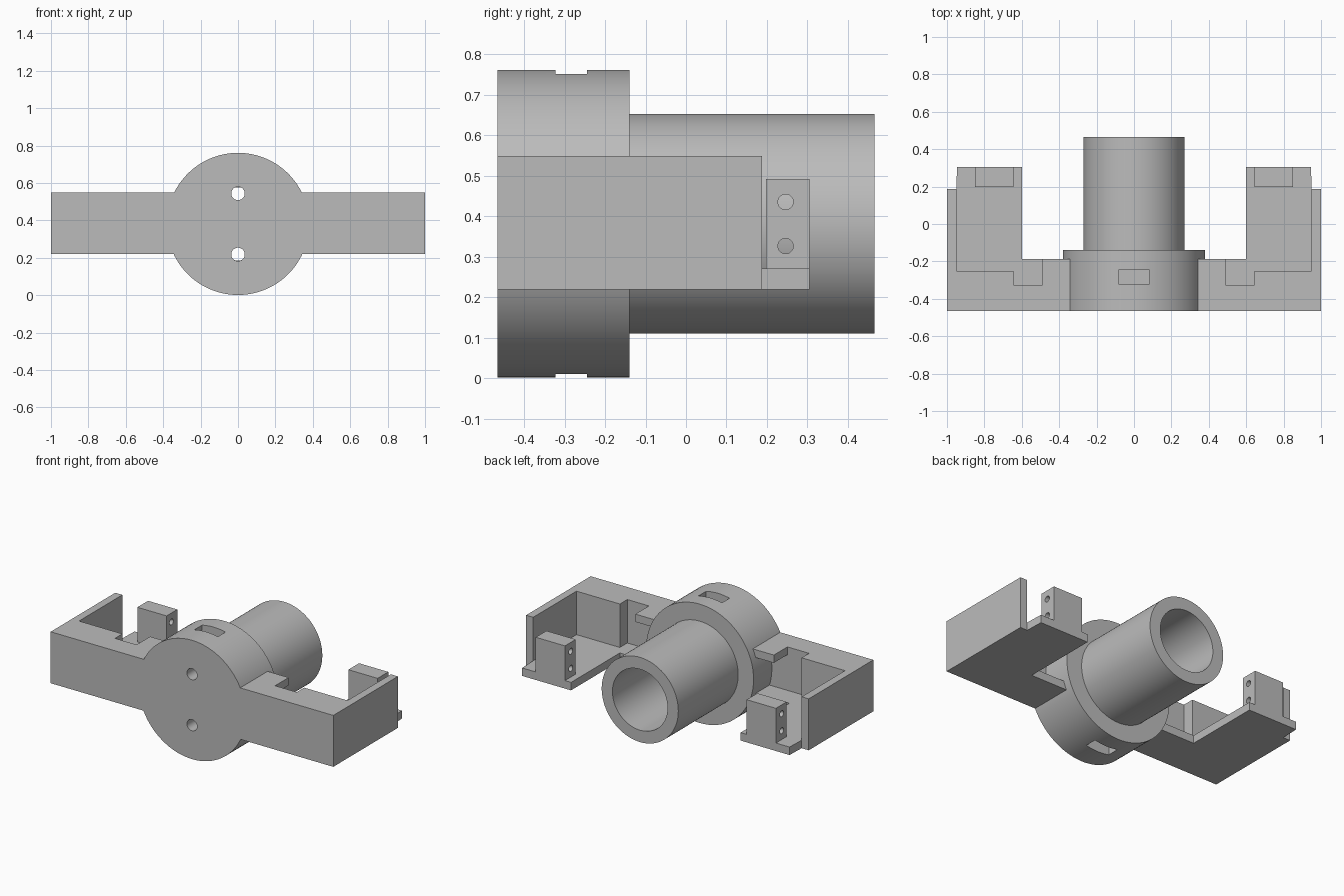
import bpy, bmesh, math
from mathutils import Matrix

cube = bpy.data.objects.get("Cube")
if cube:
    bpy.data.objects.remove(cube, do_unlink=True)

grey = bpy.data.materials.new("plain grey")
grey.use_nodes = True
grey.diffuse_color = (0.5, 0.5, 0.5, 1)
grey.node_tree.nodes["Principled BSDF"].inputs["Base Color"].default_value = (0.5, 0.5, 0.5, 1)

FRONT, BACK = -0.465, 0.465
HUB_Z = 0.381


def finish(bm, name):
    bmesh.ops.recalc_face_normals(bm, faces=bm.faces)
    mesh = bpy.data.meshes.new(name)
    bm.to_mesh(mesh)
    bm.free()
    mesh.materials.append(grey)
    obj = bpy.data.objects.new(name, mesh)
    bpy.context.collection.objects.link(obj)
    return obj


def prism(name, outline, z0, z1, side=1):
    """Plan outline extruded upward; side=-1 mirrors it in x."""
    bm = bmesh.new()
    face = bm.faces.new([bm.verts.new((side * x, y, z0)) for x, y in outline])
    top = bmesh.ops.extrude_face_region(bm, geom=[face])["geom"]
    verts = [v for v in top if isinstance(v, bmesh.types.BMVert)]
    bmesh.ops.translate(bm, verts=verts, vec=(0, 0, z1 - z0))
    return finish(bm, name)


def box(name, x, y, z, side=1):
    outline = [(x[0], y[0]), (x[1], y[0]), (x[1], y[1]), (x[0], y[1])]
    return prism(name, outline, z[0], z[1], side)


def rod(name, radius, start, end, axis, a, b, segments=96):
    """Cylinder along x (a, b = y, z) or along y (a, b = x, z)."""
    mid = (start + end) / 2
    if axis == "X":
        place = Matrix.Translation((mid, a, b)) @ Matrix.Rotation(math.pi / 2, 4, "Y")
    else:
        place = Matrix.Translation((a, mid, b)) @ Matrix.Rotation(math.pi / 2, 4, "X")
    bm = bmesh.new()
    bmesh.ops.create_cone(bm, cap_ends=True, segments=segments, radius1=radius,
                          radius2=radius, depth=end - start, matrix=place)
    return finish(bm, name)


def combine(obj, others, operation):
    """Apply booleans in turn and remove the helper objects."""
    for other in others:
        mod = obj.modifiers.new("combine", "BOOLEAN")
        mod.operation, mod.solver, mod.object = operation, "EXACT", other
        other.hide_render = True
    graph = bpy.context.evaluated_depsgraph_get()
    mesh = bpy.data.meshes.new_from_object(obj.evaluated_get(graph))
    obj.modifiers.clear()
    obj.data = mesh
    for other in others:
        bpy.data.objects.remove(other, do_unlink=True)


# Round hub with the hollow tube behind it
hub = rod("hub_and_tube", 0.38, FRONT, -0.14, "Y", 0, HUB_Z)
combine(hub, [rod("tube", 0.271, -0.3, BACK, "Y", 0, HUB_Z)], "UNION")

# Bore, screw holes through the front and nut slots above and below
cuts = [rod("bore", 0.195, -0.14, 0.6, "Y", 0, HUB_Z)]
for s in (1, -1):
    cuts.append(rod("screw_hole", 0.036, -0.6, 0, "Y", 0, HUB_Z + s * 0.163, 32))
    slot_z = sorted((HUB_Z + s * 0.08, HUB_Z + s * 0.5))
    cuts.append(box("nut_slot", (-0.083, 0.083), (-0.322, -0.245), slot_z))
combine(hub, cuts, "DIFFERENCE")

# Arms: open trays with a solid front, an outer wall and a bridge by the hub
arm_plan = [(0.3, FRONT), (1, FRONT), (1, 0.188), (0.95, 0.188), (0.946, 0.305),
            (0.6, 0.305), (0.6, -0.188), (0.3, -0.188)]
pocket_plan = [(0.49, -0.325), (0.643, -0.325), (0.643, -0.25), (0.95, -0.25),
               (0.95, 0.4), (0.49, 0.4)]
parts = [hub]
for name, s in (("left", 1), ("right", -1)):
    arm = prism(name + "_arm", arm_plan, 0.219, 0.548, s)
    pocket = prism("pocket", pocket_plan, 0.27, 0.7, s)
    passage = box("passage", (0.31, 0.55), (-0.325, 0), (0.27, 0.498), s)
    combine(arm, [pocket, passage], "DIFFERENCE")

    # Mounting post with two cross holes
    post = box(name + "_post", (0.643, 0.85), (0.197, 0.305), (0.27, 0.492), s)
    holes = [rod("post_hole", 0.019, s * 0.75 - 0.3, s * 0.75 + 0.3, "X", 0.246, z, 32)
             for z in (0.326, 0.435)]
    combine(post, holes, "DIFFERENCE")
    parts += [arm, post]

# Smooth the round walls, keep the edges crisp
for obj in parts:
    bpy.ops.object.select_all(action="DESELECT")
    obj.select_set(True)
    bpy.context.view_layer.objects.active = obj
    bpy.ops.object.shade_smooth_by_angle(angle=math.radians(30))
